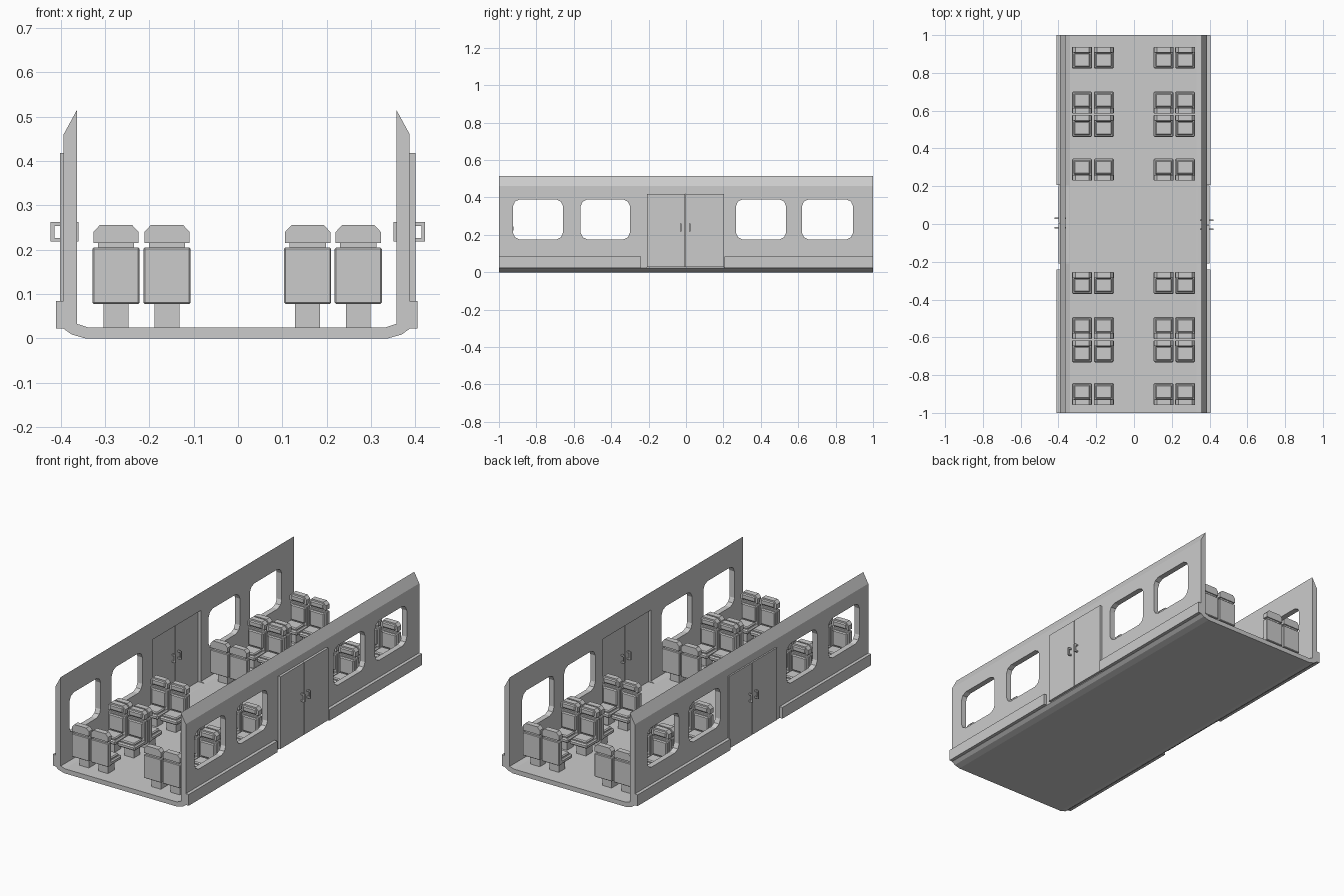
import bpy, bmesh
from mathutils import Vector

if "Cube" in bpy.data.objects:
    bpy.data.objects.remove(bpy.data.objects["Cube"])

CX = -0.003  # slight sideways offset of the shell


def make(name, bm):
    bmesh.ops.recalc_face_normals(bm, faces=bm.faces)
    me = bpy.data.meshes.new(name)
    bm.to_mesh(me)
    bm.free()
    ob = bpy.data.objects.new(name, me)
    bpy.context.collection.objects.link(ob)
    return ob


def box(bm, x0, x1, y0, y1, z0, z1, bevel=0.0):
    r = bmesh.ops.create_cube(bm, size=1)
    for v in r["verts"]:
        v.co = Vector(((x0 + x1) / 2 + v.co.x * (x1 - x0),
                       (y0 + y1) / 2 + v.co.y * (y1 - y0),
                       (z0 + z1) / 2 + v.co.z * (z1 - z0)))
    if bevel:
        edges = list({e for v in r["verts"] for e in v.link_edges})
        bmesh.ops.bevel(bm, geom=edges, offset=bevel, segments=1, affect='EDGES')


def prism(bm, pts, step):
    f = bm.faces.new([bm.verts.new(p) for p in pts])
    r = bmesh.ops.extrude_face_region(bm, geom=[f])
    for g in r["geom"]:
        if isinstance(g, bmesh.types.BMVert):
            g.co += Vector(step)


# carriage shell: floor and both walls as one extruded profile
half = [(.34, 0), (.372, .009), (.39, .022), (.39, .46), (.36, .515), (.36, .033), (.335, .025)]
prof = half + [(-x, z) for x, z in reversed(half)]
bm = bmesh.new()
prism(bm, [(x + CX, -1, z) for x, z in prof], (0, 2, 0))
shell = make("carriage_shell", bm)

# window and doorway cutter
bm = bmesh.new()
for y0, y1 in ((-.925, -.658), (-.563, -.30), (.267, .535), (.62, .893)):
    z0, z1 = .175, .39
    pts = []
    for cy, cz, sy, sz, flip in ((y0, z0, 1, 1, 0), (y1, z0, -1, 1, 1),
                                 (y1, z1, -1, -1, 0), (y0, z1, 1, -1, 1)):
        c = [(cy, cz + sz * .036), (cy + sy * .011, cz + sz * .012), (cy + sy * .036, cz)]
        pts += c[::-1] if flip else c
    prism(bm, [(-.6, y, z) for y, z in pts], (1.2, 0, 0))
box(bm, -.6, .6, -.208, .203, .0265, .418)
cutter = make("opening_cutter", bm)
cutter.hide_render = True
cutter.hide_viewport = True
mod = shell.modifiers.new("openings", 'BOOLEAN')
mod.object = cutter
mod.operation = 'DIFFERENCE'
mod.solver = 'EXACT'

# doors, handles and skirts on each side
for s, side, xin, xout, mid in ((1, "right", .371, .400, -.004), (-1, "left", .381, .401, .006)):
    for k, (y0, y1) in enumerate(((-.208, mid - .0015), (mid + .0015, .203))):
        bm = bmesh.new()
        box(bm, s * xin, s * xout, y0, y1, .027, .418)
        make(f"{side}_door_{k}", bm)
        yh = mid + (-.025, .025)[k]
        bm = bmesh.new()
        for a, d in ((xout, 1), (xin, -1)):
            box(bm, s * (a + d * .013), s * (a + d * .021), yh - .004, yh + .004, .218, .262)
            for z in (.218, .254):
                box(bm, s * (a - d * .002), s * (a + d * .013), yh - .004, yh + .004, z, z + .008)
        make(f"{side}_door_handle_{k}", bm)
    for k, (y0, y1) in enumerate(((-1, -.24), (.206, 1))):
        bm = bmesh.new()
        box(bm, CX + s * .388, CX + s * .4075, y0, y1, .023, .084)
        make(f"{side}_skirt_{k}", bm)


# one seat facing +y with its back plane at y = 0
bm = bmesh.new()
box(bm, -.028, .028, .035, .09, .024, .085)                 # pedestal
box(bm, -.053, .053, .002, .118, .078, .102, .006)          # seat base
box(bm, -.043, .043, .036, .108, .098, .113, .005)          # seat cushion
box(bm, -.053, .053, .002, .030, .078, .205, .003)          # backrest
box(bm, -.043, .043, .026, .038, .112, .197, .005)          # back cushion
box(bm, -.041, .041, .008, .024, .200, .220)                # neck
prism(bm, [(x, .002, z) for x, z in ((-.051, .215), (.051, .215), (.051, .24),
                                     (.036, .256), (-.036, .256), (-.051, .24))], (0, .03, 0))
box(bm, -.040, .040, .028, .038, .219, .248, .005)          # headrest pad
seat = make("seat", bm)
mesh = seat.data
bpy.data.objects.remove(seat)

# rows of facing seats
rows = ((.94, -1), (.583, 1), (.579, -1), (.228, 1),
        (-.253, -1), (-.61, 1), (-.614, -1), (-.96, 1))
for r, (y, d) in enumerate(rows):
    for c, x in enumerate((-.275, -.16, .157, .271)):
        ob = bpy.data.objects.new(f"seat_{r}_{c}", mesh)
        ob.location = (x, y, 0)
        ob.rotation_euler = (0, 0, 0 if d > 0 else 3.14159265)
        bpy.context.collection.objects.link(ob)
